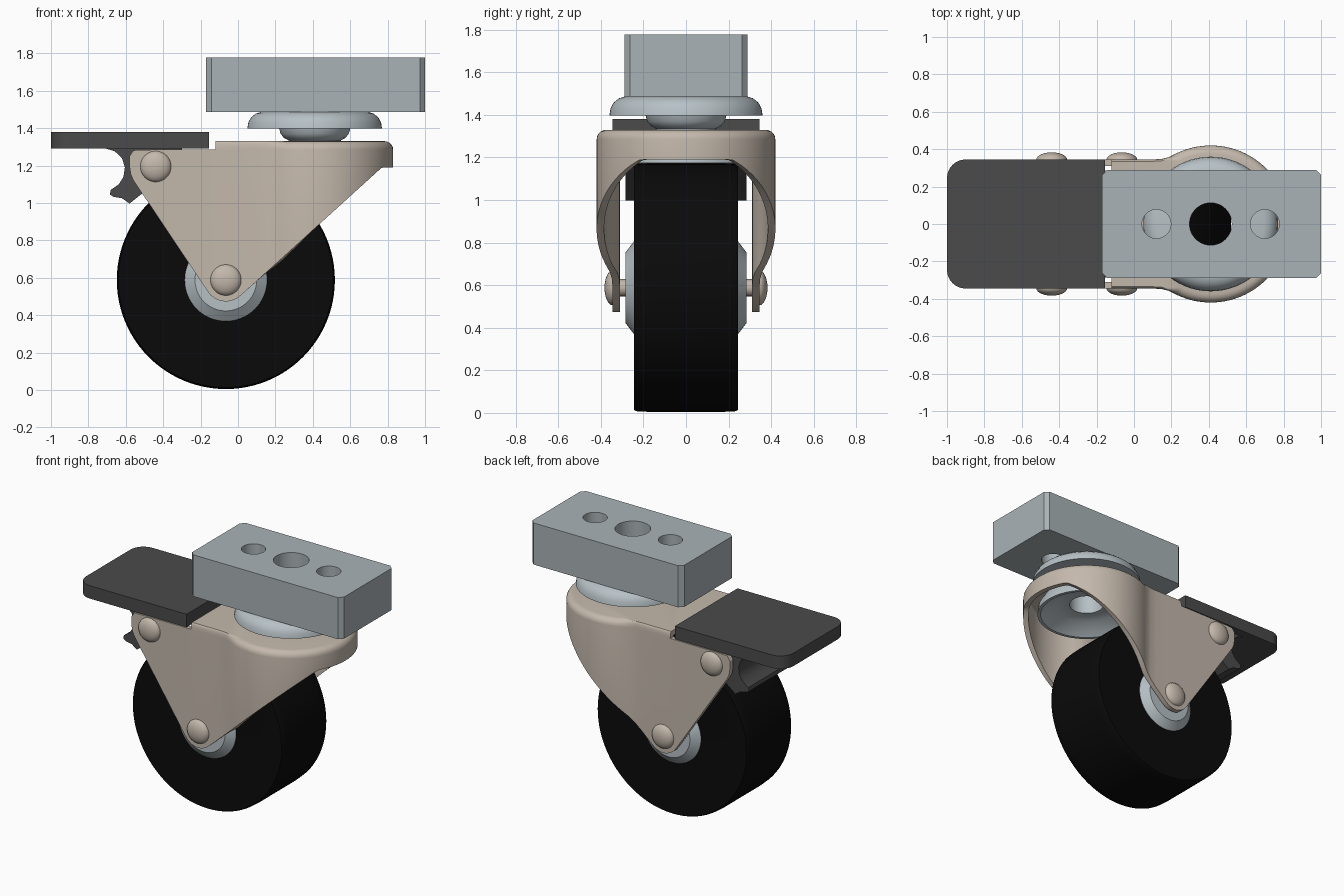
import bpy, bmesh
from math import sin, cos, pi, radians, sqrt

cube = bpy.data.objects.get("Cube")
if cube:
    bpy.data.objects.remove(cube)


def material(name, r, g, b):
    m = bpy.data.materials.new(name)
    m.use_nodes = True
    m.diffuse_color = (r, g, b, 1)
    bsdf = next(n for n in m.node_tree.nodes if n.type == "BSDF_PRINCIPLED")
    bsdf.inputs["Base Color"].default_value = (r, g, b, 1)
    return m


BLOCK = material("block grey", 0.40, 0.45, 0.47)
STEEL = material("polished steel", 0.47, 0.53, 0.56)
TAN = material("tan metal", 0.55, 0.48, 0.41)
DARK = material("dark grey", 0.07, 0.07, 0.07)
BLACK = material("black rubber", 0.003, 0.003, 0.003)

AXLE = (-0.065, 0, 0.588)
PIVOT = (-0.44, 0, 1.195)
SWIVEL = (0.41, 0, 0)


def select(ob):
    bpy.ops.object.select_all(action="DESELECT")
    ob.select_set(True)
    bpy.context.view_layer.objects.active = ob


def build(name, verts, faces, mat, fix_normals=True):
    mesh = bpy.data.meshes.new(name)
    mesh.from_pydata(verts, [], faces)
    bm = bmesh.new()
    bm.from_mesh(mesh)
    bmesh.ops.remove_doubles(bm, verts=bm.verts, dist=1e-5)
    if fix_normals:
        bmesh.ops.recalc_face_normals(bm, faces=bm.faces)
    bm.to_mesh(mesh)
    bm.free()
    mesh.materials.append(mat)
    ob = bpy.data.objects.new(name, mesh)
    bpy.context.collection.objects.link(ob)
    return ob


def smooth(ob, angle=32):
    select(ob)
    bpy.ops.object.shade_smooth_by_angle(angle=radians(angle))


def prism(name, outline, axis, low, high, mat):
    """Extrude a 2D outline along z (outline in xy) or y (outline in xz)."""
    n = len(outline)
    verts = [(u, v, h) if axis == "z" else (u, h, v) for h in (low, high) for u, v in outline]
    faces = [(i, (i + 1) % n, n + (i + 1) % n, n + i) for i in range(n)]
    faces += [tuple(range(n)), tuple(range(n, 2 * n))]
    return build(name, verts, faces, mat)


def lathe(name, profile, axis, centre, mat, steps=64):
    """Turn a closed (radius, height) profile about the z or y axis."""
    n, (cx, cy, cz) = len(profile), centre
    verts = []
    for s in range(steps):
        a = 2 * pi * s / steps
        for r, h in profile:
            u, v = r * cos(a), r * sin(a)
            verts.append((cx + u, cy + v, cz + h) if axis == "z" else (cx + u, cy + h, cz + v))
    faces = [(s * n + i, s * n + (i + 1) % n, (s + 1) % steps * n + (i + 1) % n, (s + 1) % steps * n + i)
             for s in range(steps) for i in range(n)]
    ob = build(name, verts, faces, mat)
    smooth(ob)
    return ob


def apply(ob, mod):
    select(ob)
    bpy.ops.object.modifier_apply(modifier=mod.name)


def drill(ob, x, radius, low, high):
    """Cut a vertical round hole."""
    ring = [(x + radius * cos(2 * pi * i / 48), radius * sin(2 * pi * i / 48)) for i in range(48)]
    cutter = prism("hole_cutter", ring, "z", low, high, ob.data.materials[0])
    mod = ob.modifiers.new("hole", "BOOLEAN")
    mod.operation, mod.solver, mod.object = "DIFFERENCE", "EXACT", cutter
    apply(ob, mod)
    bpy.data.objects.remove(cutter)


# Mounting block with chamfered corners and three holes
c, x0, x1, w = 0.028, -0.17, 1.0, 0.29
block = prism("mounting_block", [(x0 + c, -w), (x1 - c, -w), (x1, c - w), (x1, w - c),
              (x1 - c, w), (x0 + c, w), (x0, w - c), (x0, c - w)], "z", 1.487, 1.777, BLOCK)
for hx, hr in ((0.12, 0.077), (0.41, 0.113), (0.70, 0.077)):
    drill(block, hx, hr, 1.4, 1.9)
smooth(block)

# Swivel bearing: upper flange and neck
lathe("upper_bearing", [(0.113, 1.487), (0.285, 1.487), (0.315, 1.478), (0.34, 1.458), (0.355, 1.43),
      (0.36, 1.397), (0.19, 1.397), (0.182, 1.37), (0.165, 1.348), (0.14, 1.335), (0.14, 1.28),
      (0.113, 1.28)], "z", SWIVEL, STEEL)
# Lower bearing cup, open downward
lathe("lower_bearing", [(0.113, 1.294), (0.25, 1.294), (0.29, 1.275), (0.318, 1.23), (0.325, 1.175),
      (0.305, 1.175), (0.27, 1.20), (0.20, 1.235), (0.15, 1.25), (0.113, 1.25)], "z", SWIVEL, STEEL)

# Fork: bent sheet with flat cheeks and a round front
FILLET, TOP, RADIUS, CHEEK, STEP = 0.045, 1.33, 0.42, 0.345, -0.12


def lower_edge(x):
    if x < -0.559:
        return PIVOT[2] - sqrt(max(0, 0.14 ** 2 - (x - PIVOT[0]) ** 2))
    if x < -0.163:
        return 1.121 + (x + 0.559) * (0.528 - 1.121) / 0.396
    if x < 0.02:
        return AXLE[2] - sqrt(0.115 ** 2 - (x - AXLE[0]) ** 2)
    return min(1.19, 0.51 + (x - 0.02) * 0.907)


def upper_edge(x):
    return min(TOP - FILLET, 1.25 + (x + 0.58) * 1.5)


half = [(x, CHEEK) for x in (-0.58, -0.573, -0.559, -0.45, -0.3, -0.163, -0.145, STEP, -0.09,
                             -0.065, -0.04, -0.01, 0.02, 0.1)] + [(0.15, 0.348), (0.185, 0.357)]
half += [(SWIVEL[0] + RADIUS * cos(radians(a)), RADIUS * sin(radians(a))) for a in range(116, 3, -4)]
plan = half + [(SWIVEL[0] + RADIUS, 0)] + [(x, -y) for x, y in reversed(half)]
verts, faces, cols = [], [], []
for x, y in plan:
    pts = [(x, y, lower_edge(x)), (x, y, upper_edge(x))]
    if x >= STEP:
        if x > 0.2:
            dx, dy = (SWIVEL[0] - x) / RADIUS * FILLET, -y / RADIUS * FILLET
        else:
            dx, dy = 0, -0.01 if y > 0 else 0.01
        for k in range(1, 6):
            a = k * pi / 10
            pts.append((x + dx * (1 - cos(a)), y + dy * (1 - cos(a)), TOP - FILLET * (1 - sin(a))))
    cols.append(list(range(len(verts), len(verts) + len(pts))))
    verts += pts
for p, q in zip(cols, cols[1:]):
    for k in range(min(len(p), len(q)) - 1):
        faces.append((p[k], p[k + 1], q[k + 1], q[k]))
faces.append([col[-1] for col in reversed(cols) if len(col) > 2])
fork = build("fork", verts, faces, TAN, False)
shell = fork.modifiers.new("sheet", "SOLIDIFY")
shell.thickness, shell.offset, shell.use_even_offset = 0.035, -1, True
apply(fork, shell)
drill(fork, SWIVEL[0], 0.13, 1.2, 1.4)
smooth(fork)

# Tyre and hub
tyre = [(0.2, -0.24), (0.4, -0.245), (0.574, -0.245), (0.58, -0.235), (0.583, -0.18)]
lathe("tyre", tyre + [(r, -h) for r, h in reversed(tyre)], "y", AXLE, BLACK, 96)
hub = [(0.03, -0.285), (0.165, -0.285), (0.22, -0.243), (0.21, -0.2)]
lathe("wheel_hub", hub + [(r, -h) for r, h in reversed(hub)], "y", AXLE, STEEL)

# Rivets with domed heads on both cheeks
dome = [(0.083 * sin(k * pi / 12), -0.343 - 0.04 * cos(k * pi / 12)) for k in range(7)]
dome.append((0.04, -0.343))
for name, centre in (("axle_rivet", AXLE), ("brake_rivet", PIVOT)):
    lathe(name, dome + [(r, -h) for r, h in reversed(dome)], "y", centre, TAN, 40)

# Brake pedal with rounded outer corners
corner = [(-0.9 - 0.1 * sin(k * pi / 16), 0.245 + 0.1 * cos(k * pi / 16)) for k in range(9)]
pedal = prism("brake_pedal", [(-0.155, 0.345)] + corner + [(x, -y) for x, y in reversed(corner)]
              + [(-0.155, -0.345)], "z", 1.29, 1.38, DARK)
smooth(pedal)

# Brake cam under the pedal
cam = prism("brake_cam", [(-0.72, 1.295), (-0.66, 1.277), (-0.62, 1.24), (-0.605, 1.19), (-0.612, 1.14),
            (-0.637, 1.10), (-0.68, 1.07), (-0.685, 1.045), (-0.665, 1.033), (-0.62, 1.025), (-0.58, 0.997),
            (-0.5, 1.06), (-0.4, 1.11), (-0.3, 1.19), (-0.3, 1.295)], "y", -0.285, 0.285, DARK)
smooth(cam)
